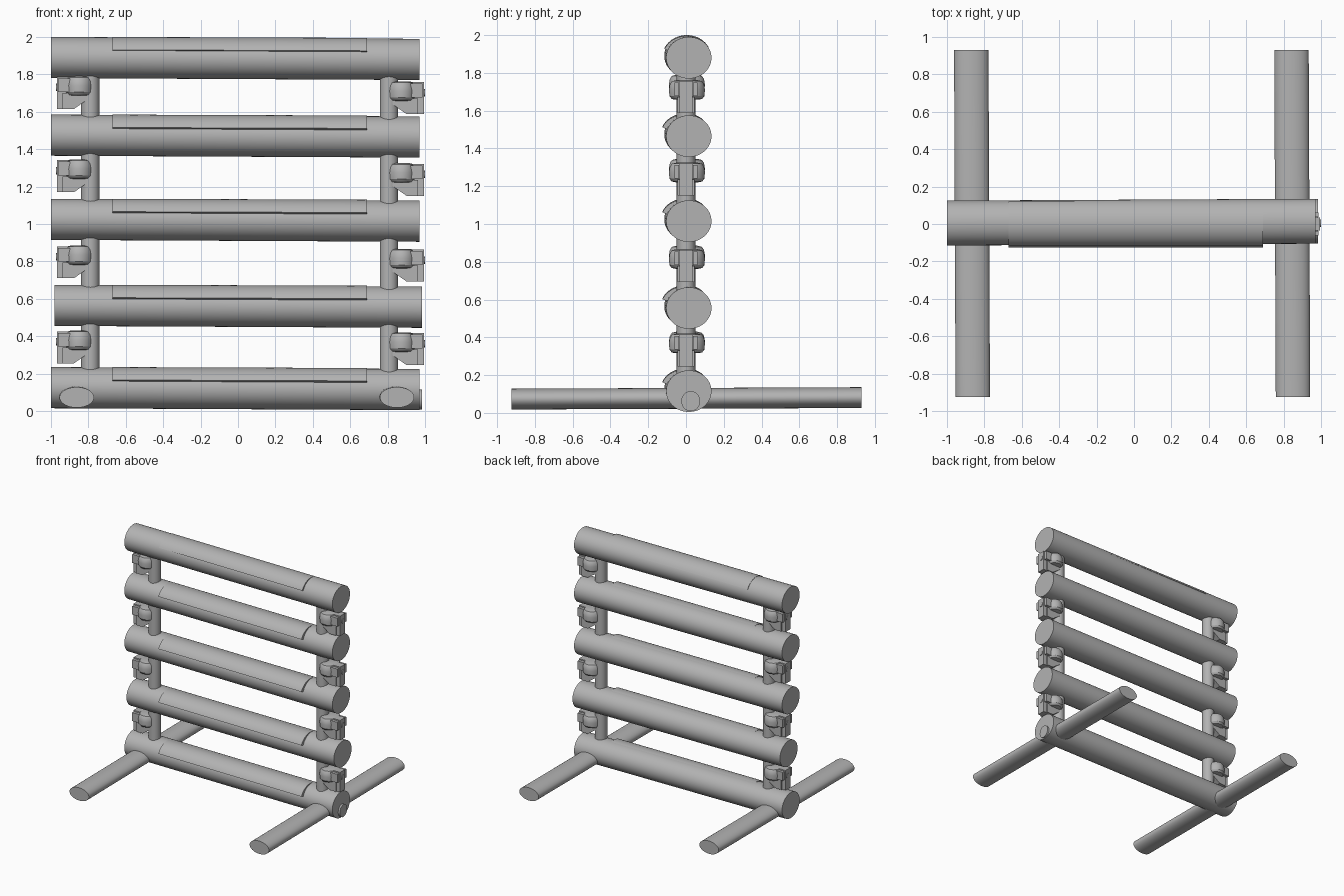
import bpy, bmesh
from math import sin, cos, pi, radians
from mathutils import Vector

if "Cube" in bpy.data.objects:
    bpy.data.objects.remove(bpy.data.objects["Cube"], do_unlink=True)

grey = bpy.data.materials.new("plain grey")
grey.use_nodes = True
grey.diffuse_color = (0.45, 0.45, 0.45, 1)
grey.node_tree.nodes["Principled BSDF"].inputs["Base Color"].default_value = grey.diffuse_color


def loft(name, rings):
    """Skin a list of closed rings and cap both ends."""
    bm = bmesh.new()
    rows = [[bm.verts.new(p) for p in ring] for ring in rings]
    n = len(rows[0])
    for a, b in zip(rows, rows[1:]):
        for i in range(n):
            j = (i + 1) % n
            bm.faces.new((a[i], a[j], b[j], b[i]))
    bm.faces.new(rows[0][::-1])
    bm.faces.new(rows[-1])
    bmesh.ops.recalc_face_normals(bm, faces=bm.faces)
    mesh = bpy.data.meshes.new(name)
    bm.to_mesh(mesh)
    bm.free()
    mesh.materials.append(grey)
    ob = bpy.data.objects.new(name, mesh)
    bpy.context.collection.objects.link(ob)
    bpy.ops.object.select_all(action="DESELECT")
    ob.select_set(True)
    bpy.context.view_layer.objects.active = ob
    bpy.ops.object.shade_smooth_by_angle(angle=radians(30))
    return ob


def rod(name, start, end, ru, rv, u, v, n=48):
    """Elliptical rod from start to end with section axes u and v."""
    u, v = Vector(u), Vector(v)
    angles = [2 * pi * i / n for i in range(n)]
    return loft(name, [[Vector(c) + u * ru * cos(t) + v * rv * sin(t) for t in angles]
                       for c in (start, end)])


X, Y, Z = (1, 0, 0), (0, 1, 0), (0, 0, 1)


def box(name, x0, x1, y0, y1, z0, z1):
    return loft(name, [[(x0, y0, z), (x1, y0, z), (x1, y1, z), (x0, y1, z)] for z in (z0, z1)])


# Horizontal rails, each with a thin curved cover on its front upper side
rails = [("bottom_rail", 0.12, -1, 0.97), ("lower_rail", 0.56, -0.98, 0.985),
         ("middle_rail", 1.02, -1, 0.97), ("upper_rail", 1.47, -1, 0.97),
         ("top_rail", 1.885, -1, 0.97)]
for name, z, x0, x1 in rails:
    rod(name, (x0, 0.005, z + 0.005), (x1, 0.015, z - 0.005), 0.12, 0.11, Y, Z, 64)
    top = name == "top_rail"
    shift, last = (0.008, 25) if top else (-0.007, 40)
    if top:
        shift = 0.004
    arc = [radians(157 + (last - 157) * i / 24) for i in range(25)]
    section = [(0.128 * cos(t), 0.113 * sin(t)) for t in arc]
    section += [(0.1 * cos(t), 0.09 * sin(t)) for t in reversed(arc)]
    loft(name + "_cover", [[(x, shift + a, z + dz + b) for a, b in section]
                           for x, dz in ((-0.67, 0.002), (0.69, -0.003))])

# Upright posts
for side, x in (("right", -0.79), ("left", 0.807)):
    rod(side + "_post", (x, 0, 0.1), (x, 0, 1.88), 0.049, 0.049, X, Y)

# Flattened floor feet running front to back
rod("right_foot", (-0.862, -0.925, 0.073), (-0.87, 0.93, 0.081), 0.092, 0.055, X, Z)
rod("left_foot", (0.85, -0.925, 0.073), (0.842, 0.93, 0.081), 0.092, 0.055, X, Z)

# Small end stub in the bottom rail
rod("rail_stub", (0.9, 0.025, 0.062), (0.985, 0.025, 0.062), 0.05, 0.053, Y, Z)


def clamp(side, s, shift, top):
    """Post clamp: rounded collar, sloping neck, outer lug and pin."""
    def fx(x):
        return s * (x + shift)
    # rounded collar
    profile = [(0.045, 0), (0.065, -0.006), (0.074, -0.022), (0.078, -0.05),
               (0.076, -0.085), (0.066, -0.1), (0.05, -0.104)]
    loft(side + "_clamp_collar",
         [[(fx(0.873) + r * cos(2 * pi * i / 40), 0.005 + 1.22 * r * sin(2 * pi * i / 40), top + dz)
           for i in range(40)] for r, dz in profile])
    # neck sloping down and outward
    outline = [(0.8, -0.09), (0.96, -0.09), (0.96, -0.175), (0.9, -0.175), (0.8, -0.105)]
    loft(side + "_clamp_neck",
         [[(fx(x), y, top + z) for x, z in outline] for y in (-0.045, 0.045)])
    # outer lug with a cheek on each side
    box(side + "_clamp_lug", fx(0.93), fx(0.992), -0.034, 0.034, top - 0.175, top - 0.004)
    for y in (-0.05, 0.05):
        box(side + "_clamp_cheek", fx(0.92), fx(0.985), y - 0.012, y + 0.012,
            top - 0.085, top - 0.012)
    # cross pin
    rod(side + "_clamp_pin", (fx(0.9), 0.005, top - 0.06), (fx(0.997), 0.005, top - 0.06),
        0.02, 0.02, Y, Z, 24)


for z in (1.79, 1.345, 0.885, 0.43):
    clamp("right", -1, -0.023, z)
for z in (1.762, 1.325, 0.867, 0.42):
    clamp("left", 1, 0.002, z)
